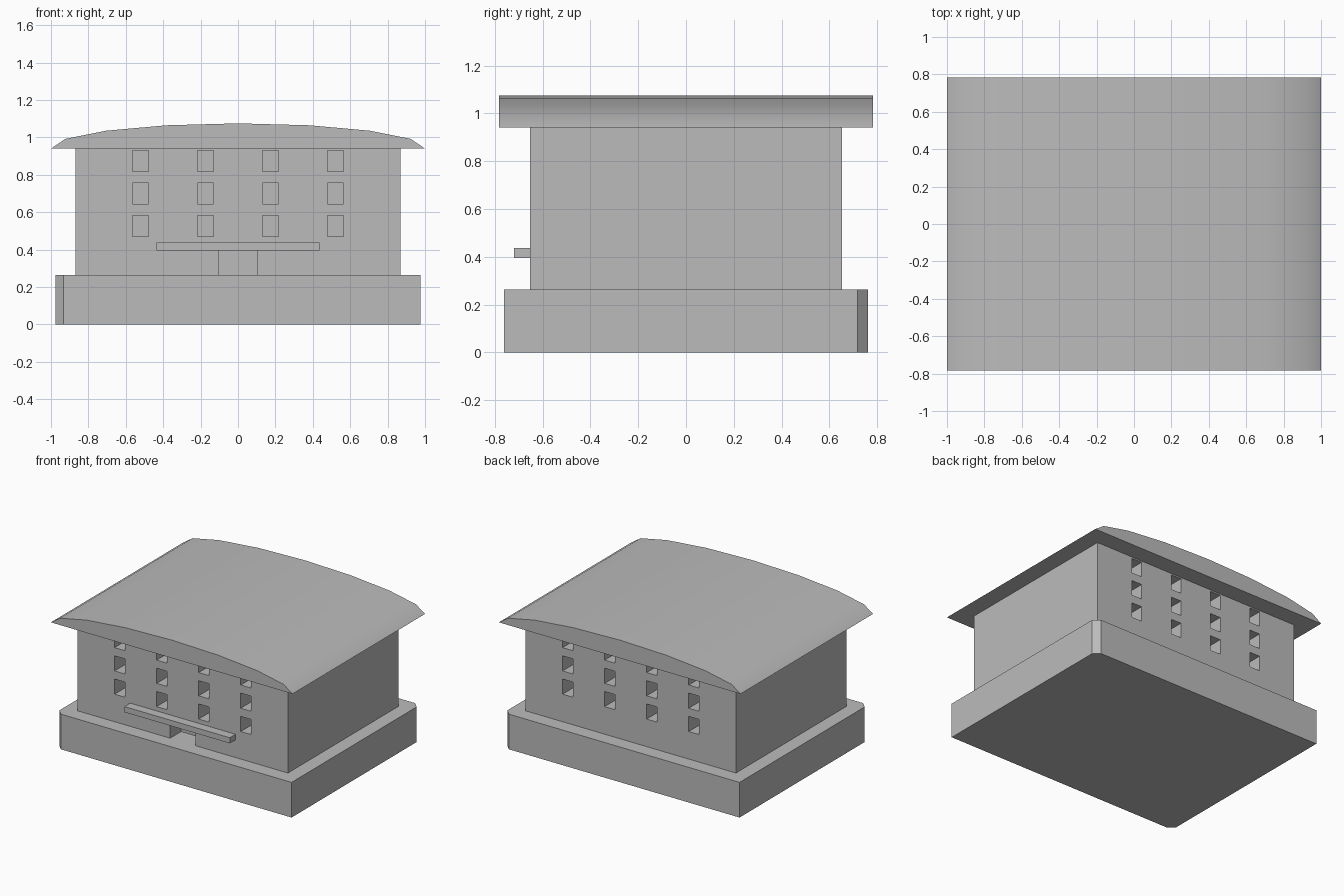
import bpy, bmesh, math
from mathutils import Vector

cube = bpy.data.objects.get("Cube")
if cube:
    bpy.data.objects.remove(cube, do_unlink=True)

grey = bpy.data.materials.new("plain_grey")
grey.use_nodes = True
GREY = (0.5, 0.5, 0.5, 1)
grey.diffuse_color = GREY
grey.node_tree.nodes["Principled BSDF"].inputs["Base Color"].default_value = GREY


def finish(name, bm):
    bmesh.ops.recalc_face_normals(bm, faces=bm.faces)
    mesh = bpy.data.meshes.new(name)
    bm.to_mesh(mesh)
    bm.free()
    mesh.materials.append(grey)
    obj = bpy.data.objects.new(name, mesh)
    bpy.context.collection.objects.link(obj)
    return obj


def add_box(bm, x, y, z):
    """Box from (min, max) ranges."""
    verts = bmesh.ops.create_cube(bm, size=1)["verts"]
    for v in verts:
        v.co = Vector([(r[0] + r[1]) / 2 + c * (r[1] - r[0])
                       for c, r in zip(v.co, (x, y, z))])


def box(name, x, y, z):
    bm = bmesh.new()
    add_box(bm, x, y, z)
    return finish(name, bm)


def prism(name, points, direction):
    """Closed profile extruded along a direction."""
    bm = bmesh.new()
    face = bm.faces.new([bm.verts.new(p) for p in points])
    out = bmesh.ops.extrude_face_region(bm, geom=[face], use_keep_orig=True)
    moved = [g for g in out["geom"] if isinstance(g, bmesh.types.BMVert)]
    bmesh.ops.translate(bm, verts=moved, vec=direction)
    return finish(name, bm)


def activate(obj):
    bpy.ops.object.select_all(action="DESELECT")
    obj.select_set(True)
    bpy.context.view_layer.objects.active = obj


BASE_TOP, EAVES, RIDGE = 0.263, 0.94, 1.075
WALL_X, WALL_Y = 0.87, 0.652
RECESS = 0.13

# Plinth with two opposite corners cut off
bx, by, cut = 0.976, 0.761, 0.043
half = [(bx, -by), (bx, by - cut), (bx - cut, by)]
outline = half + [(-x, -y) for x, y in half]
prism("plinth", [(x, y, 0) for x, y in outline], (0, 0, BASE_TOP))

# Walls, with windows front and back and a doorway in front
walls = box("walls", (-WALL_X, WALL_X), (-WALL_Y, WALL_Y), (BASE_TOP, EAVES))
bm = bmesh.new()
for side in (-1, 1):
    depth = sorted((side * (WALL_Y - RECESS), side * (WALL_Y + 0.1)))
    for column in range(4):
        cx = (column - 1.5) * 0.348
        for row in range(3):
            z = 0.469 + row * 0.174
            add_box(bm, (cx - 0.043, cx + 0.043), depth, (z, z + 0.113))
add_box(bm, (-0.105, 0.105), (-WALL_Y - 0.1, RECESS - WALL_Y), (BASE_TOP - 0.1, 0.395))
cutter = finish("opening_cutter", bm)
cutter.hide_render = True
mod = walls.modifiers.new("openings", "BOOLEAN")
mod.operation = "DIFFERENCE"
mod.solver = "EXACT"
mod.object = cutter
activate(walls)
bpy.ops.object.modifier_apply(modifier=mod.name)
bpy.data.objects.remove(cutter, do_unlink=True)

# Canopy above the doorway
box("door_canopy", (-0.436, 0.436), (-0.72, -WALL_Y), (0.395, 0.437))

# Shallow arched roof
arc = [math.pi * i / 8 for i in range(9)]
roof = prism("roof", [(math.cos(a), -0.783, EAVES + (RIDGE - EAVES) * math.sin(a))
                      for a in arc], (0, 1.566, 0))
activate(roof)
bpy.ops.object.shade_smooth_by_angle(angle=math.radians(30))
